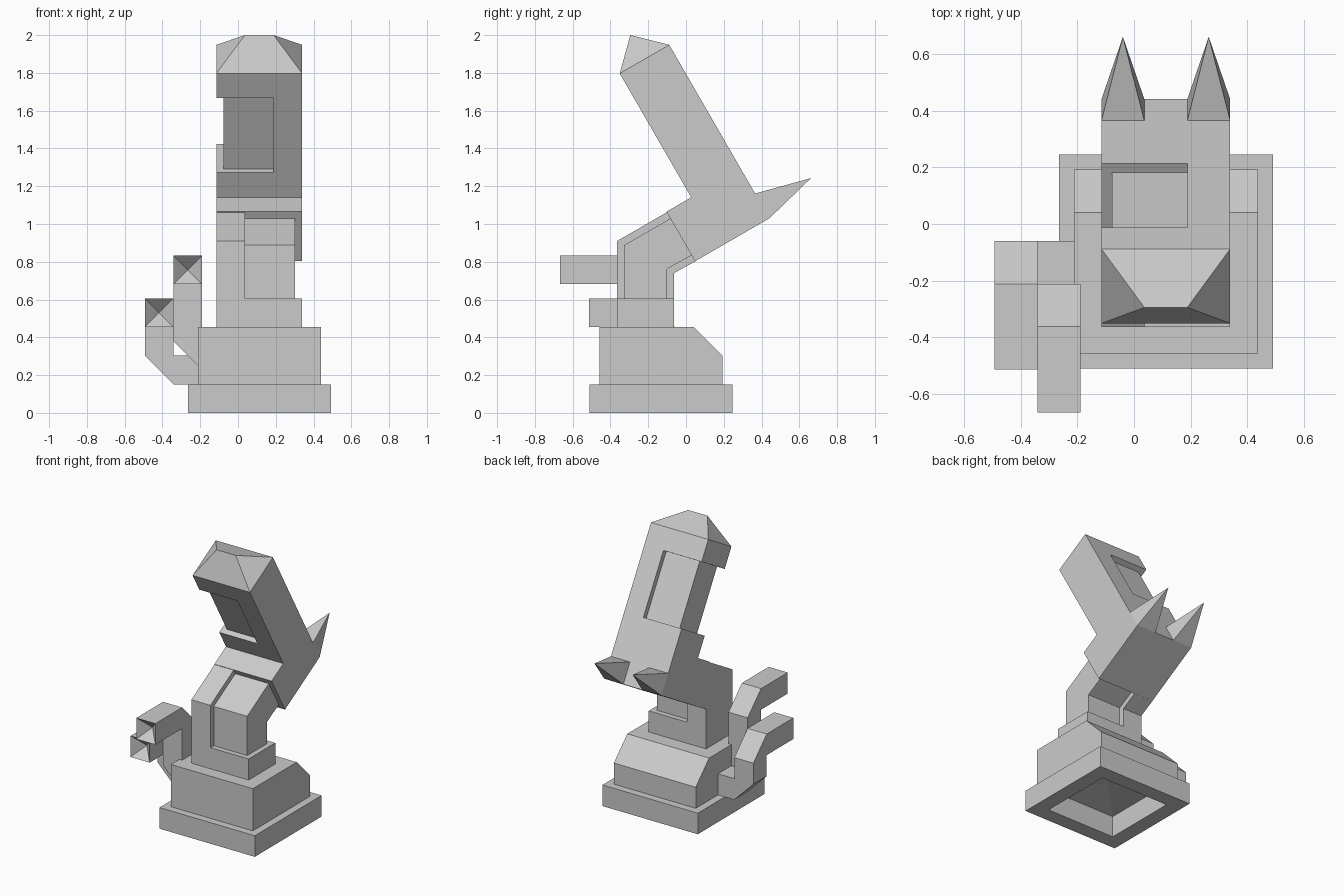
import bpy, bmesh
from mathutils import Vector

if "Cube" in bpy.data.objects:
    bpy.data.objects.remove(bpy.data.objects["Cube"], do_unlink=True)

grey = bpy.data.materials.new("plain_grey")
grey.use_nodes = True
GREY = (0.6, 0.6, 0.6, 1)
grey.diffuse_color = GREY
grey.node_tree.nodes["Principled BSDF"].inputs["Base Color"].default_value = GREY

U = 0.1515                    # grid unit shared by every part
L, R = -0.115, 0.34           # sides of neck and head
MID_L, MID_R = L + U, R - U   # inner third of the head
GAP = U / 4                   # depth of the panel recesses


def finish(name, bm):
    bmesh.ops.recalc_face_normals(bm, faces=bm.faces[:])
    mesh = bpy.data.meshes.new(name)
    bm.to_mesh(mesh)
    bm.free()
    mesh.materials.append(grey)
    ob = bpy.data.objects.new(name, mesh)
    bpy.context.collection.objects.link(ob)
    return ob


def prism_mesh(profile, lo, hi, axis="x"):
    """Extrude a (y, z) profile along x, or an (x, z) profile along y."""
    bm = bmesh.new()
    place = (lambda p, d: (d, *p)) if axis == "x" else (lambda p, d: (p[0], d, p[1]))
    face = bm.faces.new([bm.verts.new(place(p, lo)) for p in profile])
    moved = bmesh.ops.extrude_face_region(bm, geom=[face], use_keep_orig=True)["geom"]
    verts = [v for v in moved if isinstance(v, bmesh.types.BMVert)]
    shift = Vector(place((0, 0), hi - lo))
    bmesh.ops.translate(bm, verts=verts, vec=shift)
    bmesh.ops.recalc_face_normals(bm, faces=bm.faces[:])
    return bm


def prism(name, profile, lo, hi, axis="x"):
    return finish(name, prism_mesh(profile, lo, hi, axis))


def hull(name, points):
    bm = bmesh.new()
    for p in points:
        bm.verts.new(p)
    bmesh.ops.convex_hull(bm, input=bm.verts[:])
    bmesh.ops.dissolve_limit(bm, angle_limit=0.02, verts=bm.verts[:], edges=bm.edges[:])
    return finish(name, bm)


def extrude_up(bm, face, height):
    geom = bmesh.ops.extrude_discrete_faces(bm, faces=[face])["faces"]
    bmesh.ops.translate(bm, verts=geom[0].verts[:], vec=(0, 0, height))
    return geom[0]


# Stepped pedestal with a sloped back and a hollow underside
bm = bmesh.new()
bmesh.ops.create_cube(bm, size=5 * U)
for v in bm.verts:
    v.co = (v.co.x + 0.113, v.co.y - 0.133, U if v.co.z > 0 else 0)
top = max(bm.faces, key=lambda f: f.calc_center_median().z)
bottom = min(bm.faces, key=lambda f: f.calc_center_median().z)
bmesh.ops.inset_individual(bm, faces=[top], thickness=U / 2)
top = extrude_up(bm, top, U)
top = extrude_up(bm, top, U)
for v in top.verts:
    if v.co.y > 0:
        v.co.y -= U
bmesh.ops.inset_individual(bm, faces=[bottom], thickness=U)
bottom = extrude_up(bm, bottom, U)
bmesh.ops.poke(bm, faces=[bottom], offset=-0.03)
finish("pedestal", bm)

# Neck: a footing, a full-width bent half and a recessed bent half
FRONT, BACK = -0.365, -0.063
prism("neck_footing", [(FRONT, 3 * U), (FRONT, 4 * U), (BACK, 4 * U), (BACK, 3 * U)], MID_L, R)
prism("neck_shell", [(FRONT, 3 * U), (FRONT, 0.91), (-0.1, 1.063), (0.05, 0.803),
                     (BACK, 0.74), (BACK, 3 * U)], L, MID_L)
prism("neck_panel", [(FRONT + GAP, 4 * U), (FRONT + GAP, 0.888), (-0.081, 1.03), (0.031, 0.835),
                     (BACK - GAP, 0.762), (BACK - GAP, 4 * U)], MID_L, R - GAP)


# Tilted head, laid out along its slope (t) and across its thickness (s)
def tilt(t, s):
    return (-0.351 + 0.5 * t + 0.866 * s, 1.797 - 0.866 * t + 0.5 * s)


def tilted_box(t0, t1, s0, s1):
    return [tilt(t0, s0), tilt(t1, s0), tilt(t1, s1), tilt(t0, s1)]


END = 7 * U
head = prism("head", [tilt(0, 0), tilt(5 * U, 0), tilt(5 * U, -U), tilt(END, -U),
                      tilt(END, 2 * U), tilt(0, 2 * U)], L, R)
cutter = prism("head_cutter", tilted_box(U, 4 * U, -U, 3 * U), L - U, MID_R)
cutter.hide_render = True
cut = head.modifiers.new("side_notch", "BOOLEAN")
cut.operation, cut.solver, cut.object = "DIFFERENCE", "EXACT", cutter
bpy.context.view_layer.objects.active = head
bpy.ops.object.modifier_apply(modifier=cut.name)
bpy.data.objects.remove(cutter, do_unlink=True)
prism("head_panel", tilted_box(U, 4 * U, GAP, 2 * U - GAP), L + GAP, MID_R)

# Hipped cap on the upper end
cap = [(x, *tilt(0, s)) for x in (L, R) for s in (0, 2 * U)]
hull("head_cap", cap + [(x, -0.295, 2.0) for x in (MID_L, MID_R)])

# Pair of spikes at the back
for name, x in (("right_spike", L), ("left_spike", MID_R)):
    base = [(x + dx, *tilt(t, 2 * U)) for dx in (0, U) for t in (6 * U, END)]
    hull(name, base + [(x + U / 2, 0.662, 1.243)])


# Two barrels with hollow muzzles, carried on side brackets
def barrel(name, x, back, low, bend):
    z0, z1, front = bend, bend + U, back - U
    bm = prism_mesh([(front, low), (front, z0), (front - 2 * U, z0), (front - 2 * U, z1),
                     (front, z1), (back, z0), (back, low)], x, x + U)
    muzzle = min(bm.faces, key=lambda f: f.calc_center_median().y)
    bmesh.ops.poke(bm, faces=[muzzle], offset=-U / 2)
    finish(name, bm)


OUT, NEAR, SIDE = -0.493, -0.3415, -0.19
barrel("outer_barrel", OUT, -0.06, 2 * U, 3 * U)
prism("outer_bracket", [(OUT, 2 * U), (NEAR, U), (SIDE, U), (SIDE, 2 * U)],
      -0.06 - U, -0.06, "y")
barrel("inner_barrel", NEAR, -0.06 - U, 2.5 * U, 4.5 * U)
prism("inner_bracket", [(NEAR, 2.5 * U), (SIDE, 1.5 * U), (SIDE, 2.5 * U)],
      -0.06 - 2 * U, -0.06 - U, "y")
